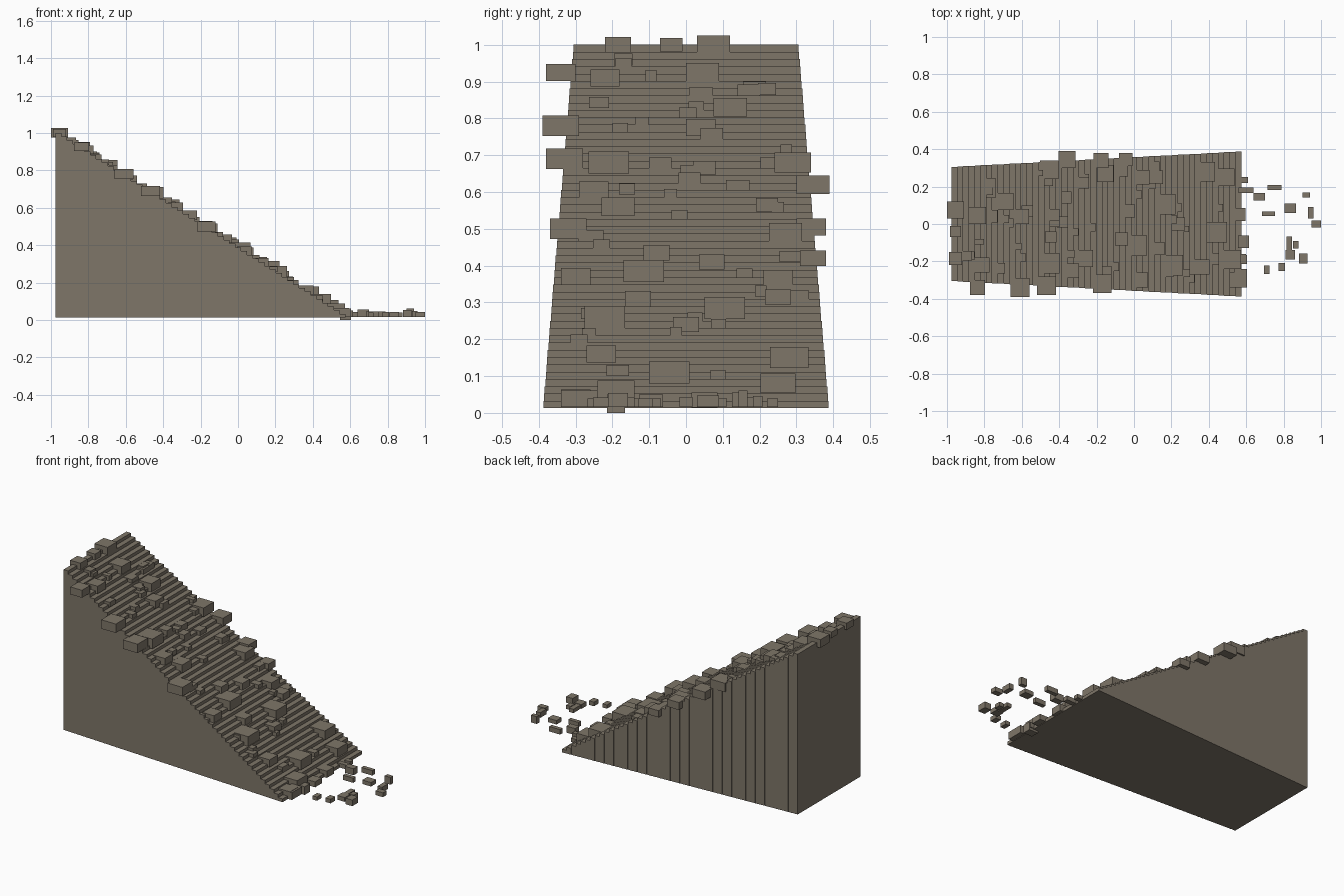
import bpy
import bmesh
import random
from mathutils import Matrix, Vector

random.seed(4)

default_cube = bpy.data.objects.get("Cube")
if default_cube:
    bpy.data.objects.remove(default_cube, do_unlink=True)

# One earthy stone colour for everything
stone = bpy.data.materials.new("weathered_stone")
stone.use_nodes = True
stone_colour = (0.21, 0.18, 0.14, 1)
stone.diffuse_color = stone_colour
stone.node_tree.nodes["Principled BSDF"].inputs["Base Color"].default_value = stone_colour


def add_box(mesh_builder, centre, size):
    """Add an axis-aligned box to the mesh being built."""
    transform = Matrix.Translation(Vector(centre)) @ Matrix.Diagonal((*size, 1))
    bmesh.ops.create_cube(mesh_builder, size=1, matrix=transform)


def finish(mesh_builder, name):
    """Turn the collected boxes into one named stone object."""
    mesh = bpy.data.meshes.new(name)
    mesh_builder.to_mesh(mesh)
    mesh_builder.free()
    mesh.materials.append(stone)
    part = bpy.data.objects.new(name, mesh)
    bpy.context.collection.objects.link(part)
    return part


# Overall dimensions of the slope
BACK, FRONT = -0.975, 0.575
BASE, PEAK = 0.013, 1.0
STEPS = 50
step_depth = (FRONT - BACK) / STEPS
step_rise = (PEAK - BASE) / STEPS


def slope_x(height):
    """Position along the slope surface at a given height."""
    return BACK + (PEAK - height) / (PEAK - BASE) * (FRONT - BACK)


def half_width(x):
    """The slope widens steadily towards its foot."""
    return 0.305 + (x - BACK) / (FRONT - BACK) * 0.083


# Stepped slope: a row of full-height slabs, each lower and wider than the last
slabs = bmesh.new()
for step in range(STEPS):
    x = BACK + (step + 0.5) * step_depth
    top = PEAK - step * step_rise
    add_box(slabs, (x, 0, (top + BASE) / 2),
            (step_depth, 2 * half_width(x), top - BASE))
finish(slabs, "stepped_slope")

# Large rocks on the slope: sideways position, height, width (hundredths)
rocks = [
    (-18.5, 100, 7), (-4, 100, 6), (7.5, 100, 9), (-34, 92.5, 8),
    (-22, 91, 8), (4.5, 92.5, 9), (-17, 96, 5), (22, 88, 5),
    (12, 83, 9), (-34, 78, 10), (7, 75.5, 6), (4, 77.5, 8),
    (-33, 69, 10), (-21, 68, 11), (29, 68, 10), (-7, 67.5, 6),
    (1, 63.5, 6), (5, 66.5, 6), (34.5, 62, 9), (-25, 60.5, 8),
    (-18.5, 56, 9), (22, 56.5, 6), (-32, 50, 10), (34, 50.5, 8),
    (27, 49, 9), (-11.5, 38.5, 11), (-8, 43.5, 7), (7, 41, 7),
    (34.5, 42, 7), (-30, 37, 8), (25, 36.5, 8), (-13, 31, 7),
    (-22, 26, 11), (10.5, 28.5, 11), (0, 24, 7), (25, 31.5, 7),
    (-23, 16, 8), (-4.5, 11, 11), (28, 15, 10.5), (25, 8, 9.5),
    (-19, 6, 10), (-30, 4, 8), (5, 3.5, 7),
]
large = bmesh.new()
for side, height, width in rocks:
    y, z, w = side / 100, height / 100, width / 100
    add_box(large, (slope_x(z) + 0.02, y, z), (w, w, 0.01 + 0.45 * w))
finish(large, "large_rocks")

# Small rocks barely rising above the steps
small = bmesh.new()
for count in range(32):
    z = random.uniform(0.06, 0.95)
    x = slope_x(z)
    y = random.uniform(-0.9, 0.9) * half_width(x)
    width = random.uniform(0.03, 0.07)
    add_box(small, (x + 0.01, y, z), (0.06, width, 0.03))
finish(small, "small_rocks")

# Loose rubble at the foot: x, y, length, width (hundredths)
rubble = [
    (59, 23.5, 4, 3), (60, 18, 8, 3), (67, 14.5, 6, 4), (75, 19.5, 7.5, 2.5),
    (72, 5.5, 7, 2.5), (83.5, 8.5, 6, 5), (92, 15.5, 4, 2.5),
    (94.5, 6, 3, 6), (97.5, 0, 5, 3.5), (86.5, -11, 3, 4),
    (83, -10.5, 3, 7.5), (83.5, -16.5, 5, 5), (90.5, -18.5, 4.5, 5.5),
    (79, -23, 3.5, 4.5), (71, -24.5, 3, 4.5), (58.5, -9.5, 6, 6.5),
    (58, -18.5, 4, 5), (57, -29, 7, 10),
]
loose = bmesh.new()
for x, y, length, width in rubble:
    height = random.uniform(0.022, 0.045)
    add_box(loose, (x / 100, y / 100, 0.016 + height / 2),
            (length / 100, width / 100, height))
# One low stone half buried under the slope toe
add_box(loose, (FRONT, -0.19, 0.025), (0.06, 0.05, 0.05))
finish(loose, "loose_rubble")
